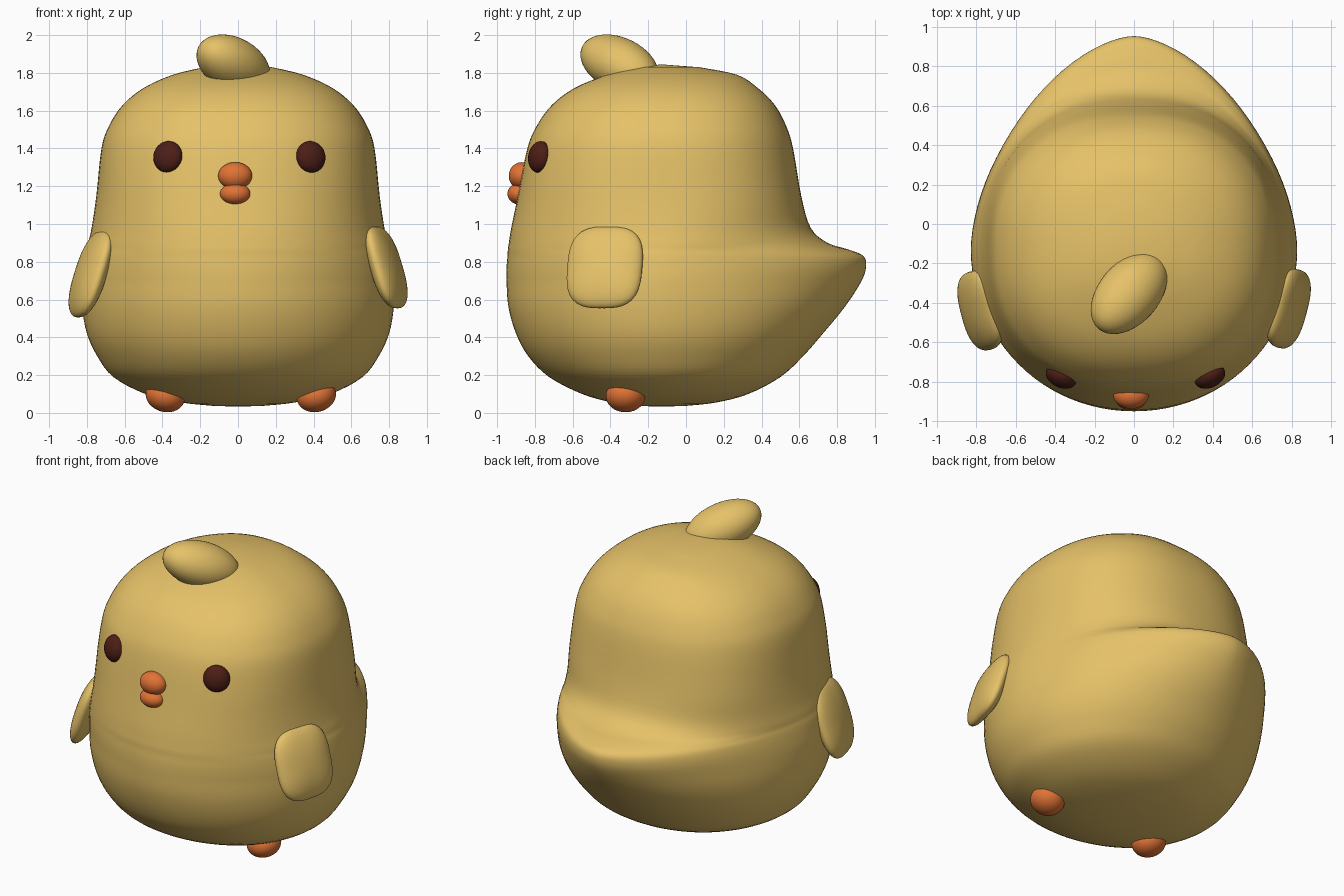
import bpy, bmesh
from math import sin, cos, pi, radians, copysign
from mathutils import Vector

if "Cube" in bpy.data.objects:
    bpy.data.objects.remove(bpy.data.objects["Cube"])


def material(name, rgb):
    m = bpy.data.materials.new(name)
    m.diffuse_color = (*rgb, 1)
    m.use_nodes = True
    m.node_tree.nodes["Principled BSDF"].inputs["Base Color"].default_value = m.diffuse_color
    return m


YELLOW = material("yellow", (0.79, 0.54, 0.14))
ORANGE = material("orange", (0.75, 0.17, 0.035))
BROWN = material("dark_brown", (0.075, 0.013, 0.008))


def add_object(name, bm, mat):
    bmesh.ops.recalc_face_normals(bm, faces=bm.faces)
    for f in bm.faces:
        f.smooth = True
    me = bpy.data.meshes.new(name)
    bm.to_mesh(me)
    bm.free()
    me.materials.append(mat)
    ob = bpy.data.objects.new(name, me)
    bpy.context.collection.objects.link(ob)
    return ob


def spow(v, e):
    return copysign(abs(v) ** e, v)


def blob(name, loc, radii, mat, rot=(0, 0, 0), power=2):
    """Ellipsoid; a power above 2 makes the local YZ outline squarer."""
    bm = bmesh.new()
    bmesh.ops.create_uvsphere(bm, u_segments=40, v_segments=24, radius=1)
    for v in bm.verts:
        x, y, z = v.co
        r = (y * y + z * z) ** 0.5
        if power != 2 and r > 1e-6:
            k = r / (abs(y) ** power + abs(z) ** power) ** (1 / power)
            y, z = y * k, z * k
        v.co = (x * radii[0], y * radii[1], z * radii[2])
    ob = add_object(name, bm, mat)
    ob.location = loc
    ob.rotation_euler = [radians(a) for a in rot]
    return ob


# Body sections: height, half width, front y, back y, back roundness
MID = -0.13
ROWS = [
    (0.037, 0.13, -0.26, 0.00, 2.0), (0.055, 0.30, -0.39, 0.16, 2.0),
    (0.10, 0.49, -0.55, 0.33, 2.0), (0.19, 0.66, -0.725, 0.50, 2.0),
    (0.30, 0.745, -0.835, 0.62, 1.95), (0.42, 0.80, -0.90, 0.725, 1.9),
    (0.56, 0.825, -0.94, 0.84, 1.8), (0.69, 0.828, -0.95, 0.925, 1.7),
    (0.77, 0.82, -0.95, 0.953, 1.68), (0.83, 0.81, -0.945, 0.94, 1.68),
    (0.865, 0.80, -0.943, 0.86, 1.75), (0.90, 0.793, -0.938, 0.75, 1.9),
    (0.98, 0.775, -0.925, 0.66, 2.1), (1.15, 0.75, -0.89, 0.61, 2.3),
    (1.40, 0.723, -0.84, 0.567, 2.3), (1.52, 0.683, -0.79, 0.53, 2.3),
    (1.63, 0.61, -0.71, 0.47, 2.3), (1.72, 0.50, -0.59, 0.38, 2.3),
    (1.79, 0.345, -0.42, 0.27, 2.2), (1.83, 0.18, -0.28, 0.07, 2.0),
]


def catmull(p0, p1, p2, p3, t):
    return [0.5 * (2 * b + (c - a) * t + (2 * a - 5 * b + 4 * c - d) * t * t
                   + (3 * b - a - 3 * c + d) * t ** 3)
            for a, b, c, d in zip(p0, p1, p2, p3)]


def build_body(segments=96, steps=4):
    sections = []
    last = len(ROWS) - 1
    for i in range(last):
        pts = [ROWS[max(0, min(last, i + k))] for k in (-1, 0, 1, 2)]
        sections += [catmull(*pts, s / steps) for s in range(steps)]
    sections.append(ROWS[-1])
    bm = bmesh.new()
    rings = []
    for z, w, front, back, p_back in sections:
        p_front = 2 + 0.3 * max(0, min(1, (z - 0.7) / 0.5))
        ring = []
        for k in range(segments):
            a = 2 * pi * k / segments
            p = p_back if sin(a) > 0 else p_front
            depth = back - MID if sin(a) > 0 else MID - front
            ring.append(bm.verts.new((w * spow(cos(a), 2 / p),
                                      MID + depth * spow(sin(a), 2 / p), z)))
        rings.append(ring)
    for lo, hi in zip(rings, rings[1:]):
        for k in range(segments):
            n = (k + 1) % segments
            bm.faces.new((lo[k], lo[n], hi[n], hi[k]))
    for ring, z in ((rings[0], 0.033), (rings[-1], 1.845)):
        tip = bm.verts.new((0, MID, z))
        for k in range(segments):
            bm.faces.new((ring[k], ring[(k + 1) % segments], tip))
    add_object("body", bm, YELLOW)


build_body()

# Tuft on the head, leaning forward to one side
tuft = blob("head_tuft", (-0.025, -0.352, 1.845), (0.25, 0.155, 0.14), YELLOW)
tuft.rotation_mode = 'QUATERNION'
tuft.rotation_quaternion = Vector((-0.61, -0.71, 0.36)).to_track_quat('X', 'Z')

# Wings
blob("right_wing", (0.785, -0.43, 0.77), (0.07, 0.205, 0.225), YELLOW, (0, -17, -15), 3)
blob("left_wing", (-0.78, -0.44, 0.735), (0.07, 0.205, 0.24), YELLOW, (0, 18, 15), 2.8)

# Eyes and feet on both sides
for side, s, eye_x, foot_x in (("left", -1, -0.37, -0.385), ("right", 1, 0.385, 0.415)):
    blob(side + "_eye", (eye_x, -0.775, 1.355), (0.082, 0.055, 0.084), BROWN, (-8, 0, 25 * s))
    blob(side + "_foot", (foot_x, -0.32, 0.09), (0.105, 0.105, 0.085), ORANGE, (0, -15 * s, 0))

# Beak
blob("upper_beak", (-0.015, -0.87, 1.255), (0.09, 0.068, 0.072), ORANGE)
blob("lower_beak", (-0.015, -0.885, 1.16), (0.08, 0.06, 0.056), ORANGE)
